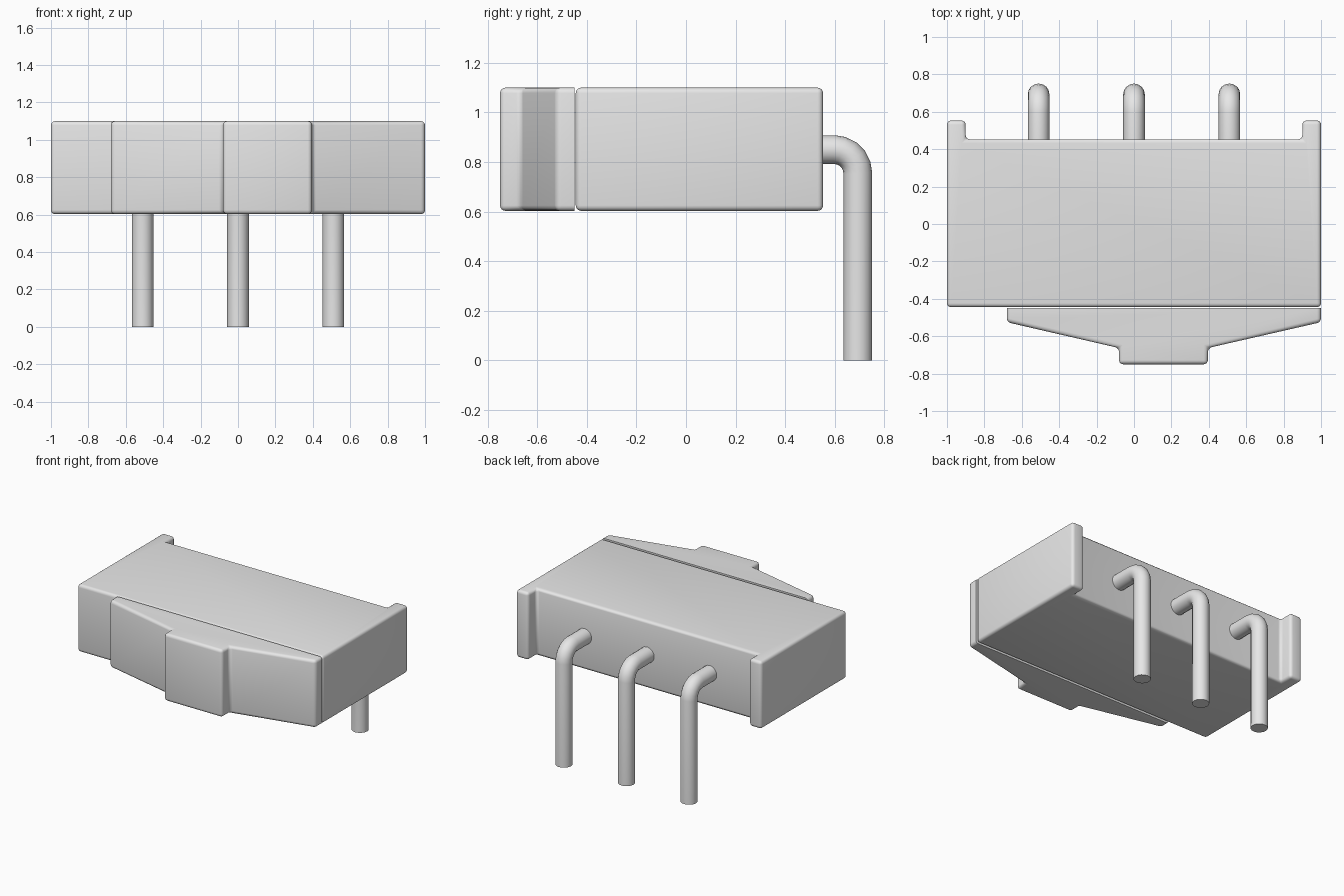
import bpy
import bmesh
from math import sin, cos, pi, radians

old = bpy.data.objects.get("Cube")
if old:
    bpy.data.objects.remove(old, do_unlink=True)

BOTTOM, TOP = 0.603, 1.1

grey = bpy.data.materials.new("light grey")
grey.use_nodes = True
grey.diffuse_color = (0.8, 0.8, 0.8, 1)
grey.node_tree.nodes["Principled BSDF"].inputs["Base Color"].default_value = (0.8, 0.8, 0.8, 1)


def shade(obj):
    bpy.ops.object.select_all(action='DESELECT')
    obj.select_set(True)
    bpy.context.view_layer.objects.active = obj
    bpy.ops.object.shade_smooth_by_angle(angle=radians(40))


def rounded_prism(name, outline, sharp_y=None):
    """Extrude a plan outline upward and round its edges, except those on sharp_y."""
    bm = bmesh.new()
    base = bm.faces.new([bm.verts.new((x, y, BOTTOM)) for x, y in outline])
    lift = bmesh.ops.extrude_face_region(bm, geom=[base])["geom"]
    moved = [v for v in lift if isinstance(v, bmesh.types.BMVert)]
    bmesh.ops.translate(bm, verts=moved, vec=(0, 0, TOP - BOTTOM))
    bmesh.ops.recalc_face_normals(bm, faces=bm.faces)
    edges = [e for e in bm.edges if sharp_y is None
             or any(abs(v.co.y - sharp_y) > 0.001 for v in e.verts)]
    bmesh.ops.bevel(bm, geom=edges, offset=0.022, segments=4,
                    profile=0.5, affect='EDGES', clamp_overlap=True)
    bmesh.ops.recalc_face_normals(bm, faces=bm.faces)
    mesh = bpy.data.meshes.new(name)
    bm.to_mesh(mesh)
    bm.free()
    obj = bpy.data.objects.new(name, mesh)
    bpy.context.collection.objects.link(obj)
    mesh.materials.append(grey)
    shade(obj)


def bent_pin(name, x):
    """Round lead leaving the back of the body and turning down to the ground."""
    height, bend, start = 0.85, 0.095, 0.598
    path = [(x, 0.40, height)]
    for i in range(6):
        a = i / 5 * pi / 2
        path.append((x, start + bend * sin(a), height - bend + bend * cos(a)))
    path.append((x, start + bend, 0))
    curve = bpy.data.curves.new(name, 'CURVE')
    curve.dimensions = '3D'
    curve.bevel_depth = 0.058
    curve.bevel_resolution = 6
    curve.use_fill_caps = True
    spline = curve.splines.new('POLY')
    spline.points.add(len(path) - 1)
    for point, co in zip(spline.points, path):
        point.co = (*co, 1)
    curve.materials.append(grey)
    obj = bpy.data.objects.new(name, curve)
    bpy.context.collection.objects.link(obj)
    bpy.ops.object.select_all(action='DESELECT')
    obj.select_set(True)
    bpy.context.view_layer.objects.active = obj
    bpy.ops.object.convert(target='MESH')
    shade(bpy.context.view_layer.objects.active)


# Main body with a rear ear at each end
half = [(1, -0.445), (1, 0.553), (0.9, 0.553), (0.9, 0.453)]
rounded_prism("body", half + [(-x, y) for x, y in reversed(half)])

# Stepped front plate, flush with the left end
rounded_prism("front_plate", [
    (-0.68, -0.45), (-0.68, -0.525), (-0.08, -0.663), (-0.08, -0.75),
    (0.395, -0.75), (0.395, -0.663), (1, -0.525), (1, -0.45)], sharp_y=-0.45)

# Three bent leads
for label, x in (("right", -0.51), ("middle", 0), ("left", 0.51)):
    bent_pin(label + "_pin", x)
